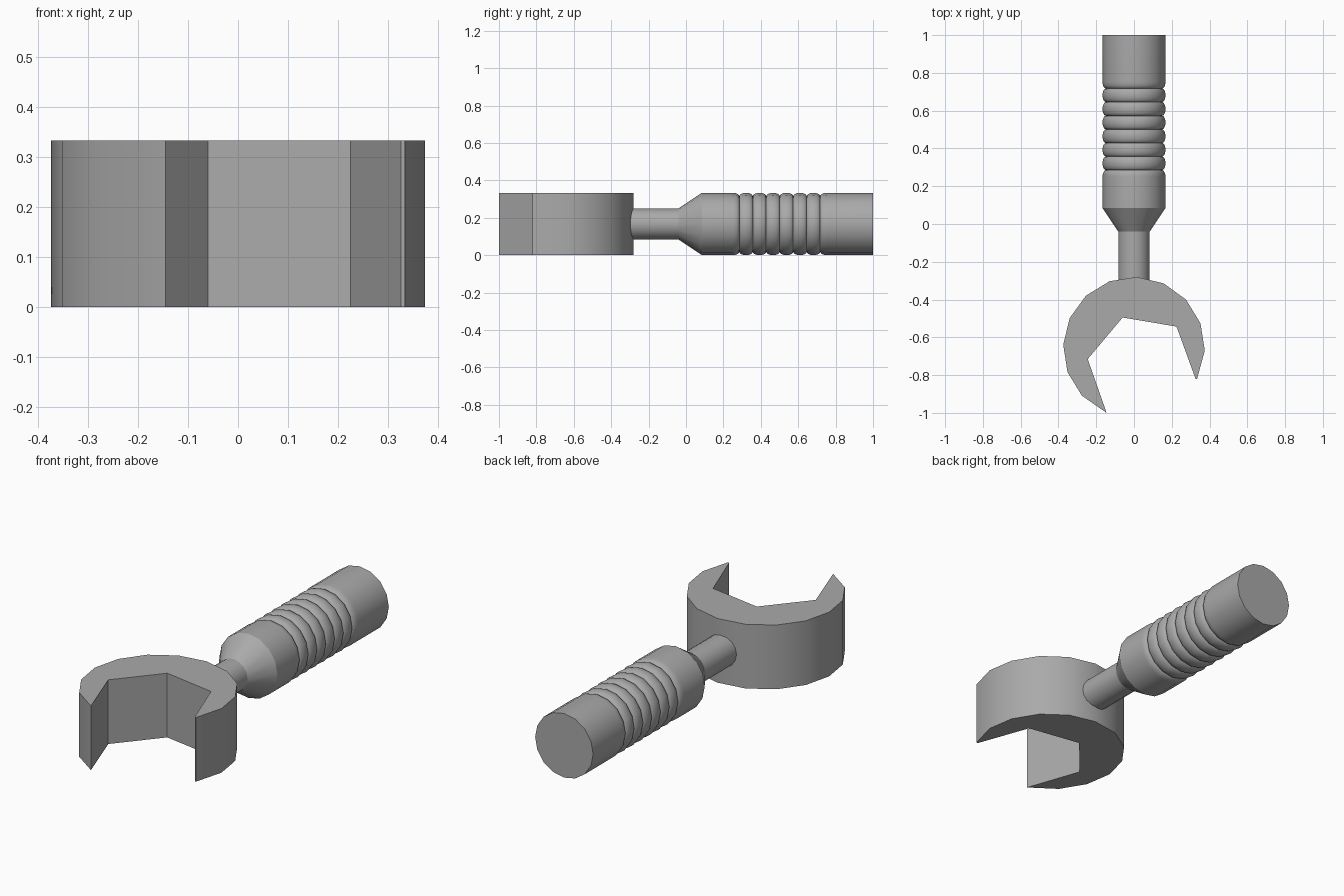
import bpy, bmesh
from math import sin, cos, pi, radians
from mathutils import Vector

cube = bpy.data.objects.get("Cube")
if cube:
    bpy.data.objects.remove(cube, do_unlink=True)

R = 1 / 6        # grip radius, also the height of the centre line
SIDES = 16

grey = bpy.data.materials.new("tool_grey")
grey.use_nodes = True
colour = (0.4, 0.4, 0.4, 1)
grey.diffuse_color = colour
grey.node_tree.nodes["Principled BSDF"].inputs["Base Color"].default_value = colour


def finish(name, bm):
    bmesh.ops.recalc_face_normals(bm, faces=bm.faces)
    mesh = bpy.data.meshes.new(name)
    bm.to_mesh(mesh)
    bm.free()
    mesh.materials.append(grey)
    obj = bpy.data.objects.new(name, mesh)
    bpy.context.collection.objects.link(obj)
    bpy.ops.object.select_all(action="DESELECT")
    obj.select_set(True)
    bpy.context.view_layer.objects.active = obj
    bpy.ops.object.shade_smooth_by_angle(angle=radians(32))
    return obj


def lathe(name, profile):
    """Turn (y, radius) points round the long axis and cap both ends."""
    bm = bmesh.new()
    loops = []
    for y, r in profile:
        loops.append([bm.verts.new((r * cos(2 * pi * i / SIDES), y, R + r * sin(2 * pi * i / SIDES)))
                      for i in range(SIDES)])
    for a, b in zip(loops, loops[1:]):
        for i in range(SIDES):
            j = (i + 1) % SIDES
            bm.faces.new((a[i], a[j], b[j], b[i]))
    bm.faces.new(loops[0])
    bm.faces.new(loops[-1])
    return finish(name, bm)


# Grip: tapered collar, six rounded ribs and a plain end
RIBS, START, PITCH, DEPTH, STEPS = 6, 0.285, 0.072, 0.018, 10


def arc(start, first, last):
    return [(start + PITCH / 2 * (1 - cos(pi * k / STEPS)),
             R - DEPTH * (1 - sin(pi * k / STEPS))) for k in range(first, last + 1)]


grip = [(-0.04, R / 2), (0.085, R)]
grip += arc(START - PITCH, STEPS // 2, STEPS)
for n in range(RIBS):
    grip += arc(START + n * PITCH, 1, STEPS)
grip += arc(START + RIBS * PITCH, 1, STEPS // 2)
grip.append((1.0, R))
lathe("grip", grip)

# Neck joining the grip to the jaw
lathe("neck", [(-0.35, R / 2), (-0.04, R / 2)])

# Open jaw: faceted round back with a tilted angular mouth
centre, radius = Vector((0, -0.655)), 0.375
outline = []
for k in range(-4, 7):
    a = radians(87.7 + 22.5 * k)
    outline.append(centre + radius * Vector((cos(a), sin(a))))
outline += [(-0.145, -1.0), (-0.245, -0.715), (-0.06, -0.495),
            (0.225, -0.543), (0.326, -0.82), (0.334, -0.82)]
bm = bmesh.new()
base = bm.faces.new([bm.verts.new((p[0], p[1], 0)) for p in outline])
top = bmesh.ops.extrude_face_region(bm, geom=[base], use_keep_orig=True)["geom"]
bmesh.ops.translate(bm, vec=(0, 0, 2 * R),
                    verts=[v for v in top if isinstance(v, bmesh.types.BMVert)])
finish("jaw", bm)
